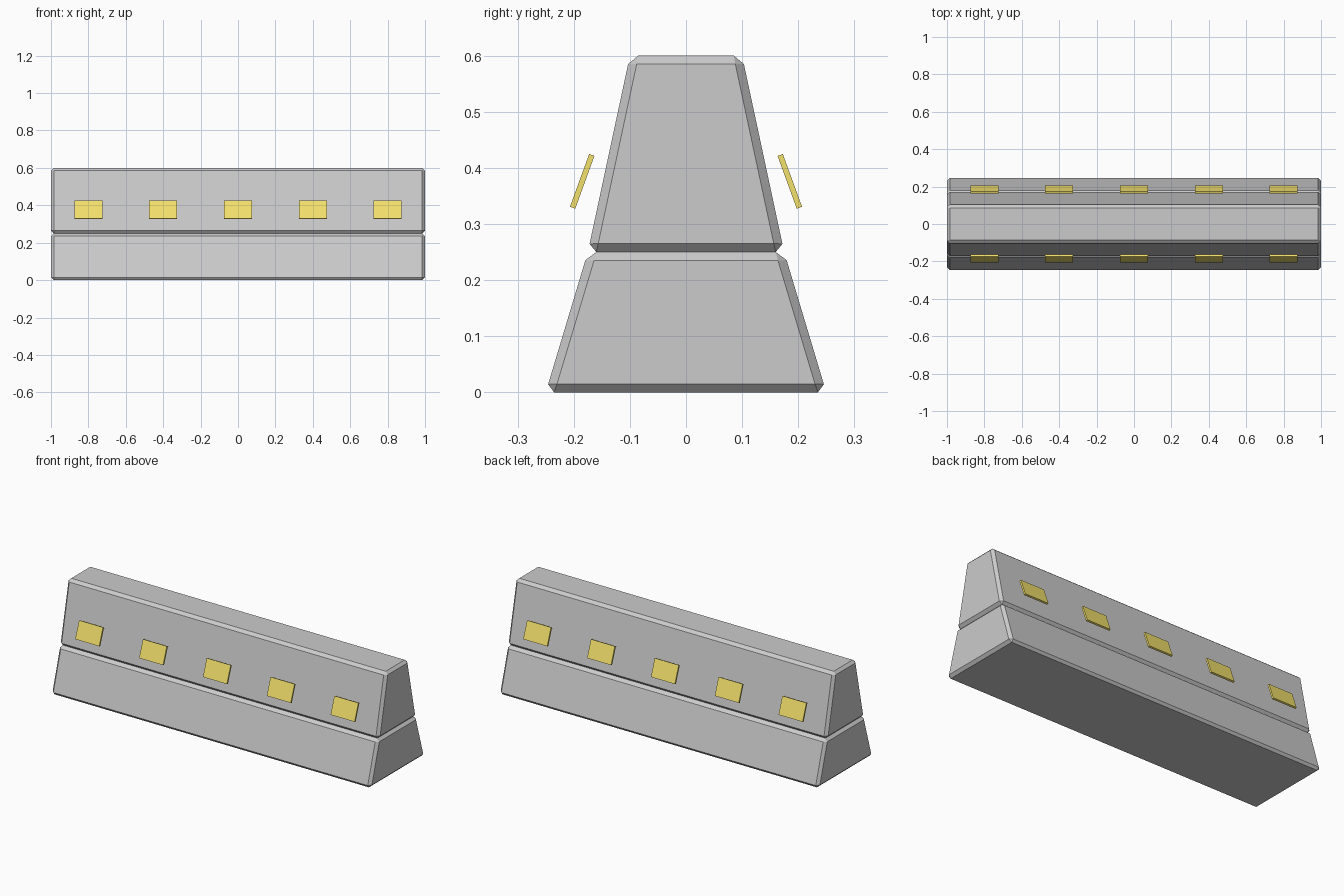
import bpy, bmesh, math
from mathutils import Matrix

if "Cube" in bpy.data.objects:
    bpy.data.objects.remove(bpy.data.objects["Cube"])

BEVEL = 0.015


def tapered_block(name, z0, z1, half_bottom, half_top):
    """Trapezoid profile extruded along x, with chamfered edges."""
    profile = [(-half_bottom, z0), (half_bottom, z0), (half_top, z1), (-half_top, z1)]
    bm = bmesh.new()
    face = bm.faces.new([bm.verts.new((-1, y, z)) for y, z in profile])
    ext = bmesh.ops.extrude_face_region(bm, geom=[face])
    verts = [v for v in ext["geom"] if isinstance(v, bmesh.types.BMVert)]
    bmesh.ops.translate(bm, verts=verts, vec=(2, 0, 0))
    bmesh.ops.recalc_face_normals(bm, faces=bm.faces)
    mesh = bpy.data.meshes.new(name)
    bm.to_mesh(mesh)
    bm.free()
    obj = bpy.data.objects.new(name, mesh)
    bpy.context.collection.objects.link(obj)
    mod = obj.modifiers.new("chamfer", "BEVEL")
    mod.width = BEVEL
    mod.segments = 1
    return obj


def reflector(name, x, side, material):
    """Thin tilted plate held just off the barrier face."""
    bm = bmesh.new()
    bmesh.ops.create_cube(bm, size=1, matrix=Matrix.Diagonal((0.15, 0.01, 0.1, 1)))
    mesh = bpy.data.meshes.new(name)
    bm.to_mesh(mesh)
    bm.free()
    mesh.materials.append(material)
    obj = bpy.data.objects.new(name, mesh)
    obj.location = (x, side * 0.185, 0.376)
    obj.rotation_euler.x = side * math.radians(20)
    bpy.context.collection.objects.link(obj)


# Concrete body
tapered_block("barrier_base", 0.0, 0.25, 0.25, 0.175)
tapered_block("barrier_upper", 0.25, 0.6, 0.175, 0.1)

# Yellow reflectors, five per side
yellow = bpy.data.materials.new("reflector_yellow")
yellow.diffuse_color = (0.9, 0.75, 0.15, 1)
yellow.use_nodes = True
yellow.node_tree.nodes["Principled BSDF"].inputs["Base Color"].default_value = yellow.diffuse_color
for side, label in ((-1, "front"), (1, "back")):
    for i in range(5):
        reflector(f"{label}_reflector_{i + 1}", -0.8 + 0.4 * i, side, yellow)
